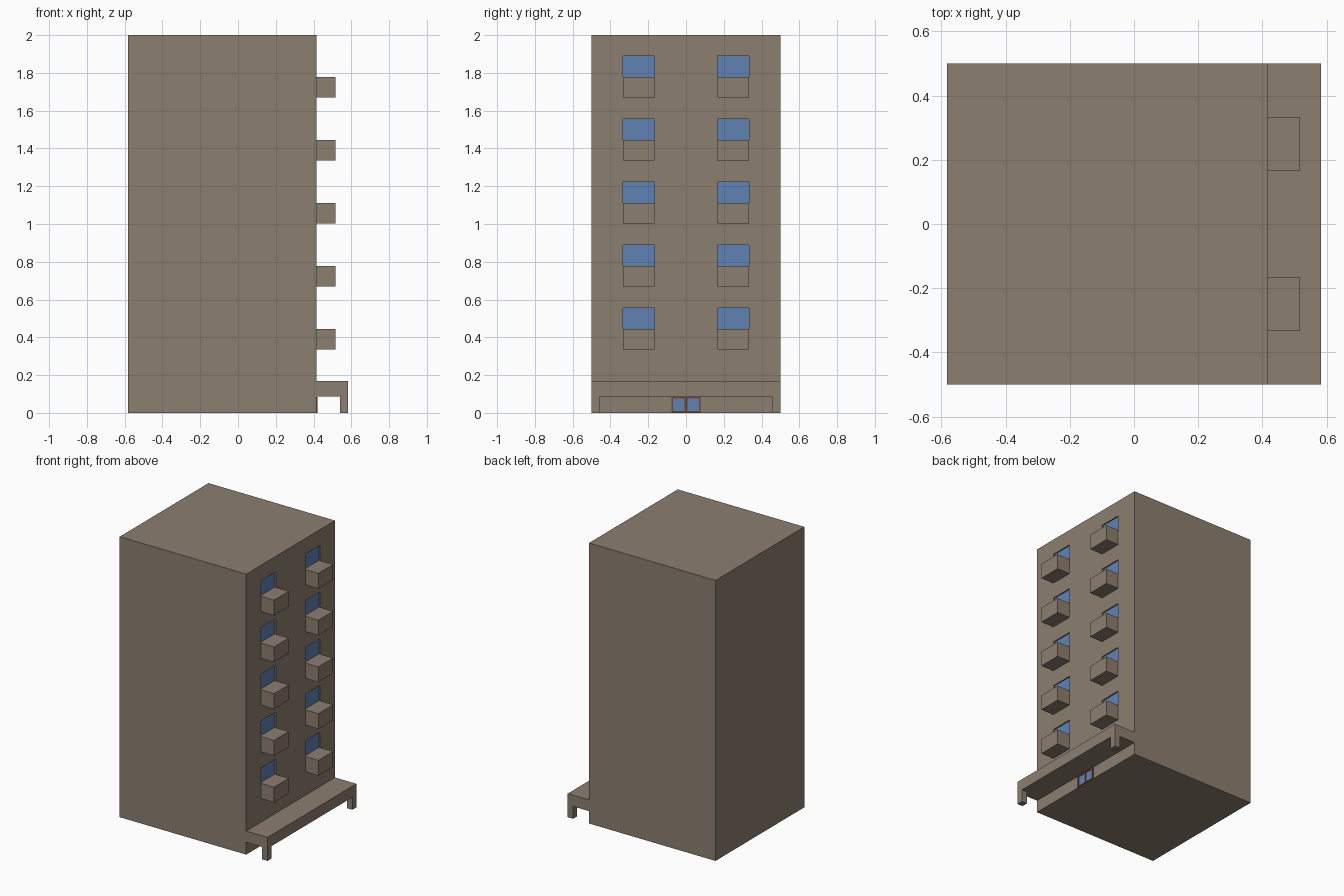
import bpy, bmesh

if "Cube" in bpy.data.objects:
    bpy.data.objects.remove(bpy.data.objects["Cube"])

WALL = 0.415      # x of the balcony wall
BACK = -0.583
FLOOR = 1 / 3     # storey height


def material(name, color):
    m = bpy.data.materials.new(name)
    m.diffuse_color = (*color, 1)
    m.use_nodes = True
    m.node_tree.nodes["Principled BSDF"].inputs["Base Color"].default_value = m.diffuse_color
    return m


stone = material("stone", (0.265, 0.209, 0.162))
glass = material("glass", (0.115, 0.222, 0.456))
wood = material("wood", (0.17, 0.06, 0.025))


def boxes(name, bounds, mat=None):
    """One object made of boxes given as (x0, x1, y0, y1, z0, z1)."""
    bm = bmesh.new()
    for x0, x1, y0, y1, z0, z1 in bounds:
        verts = bmesh.ops.create_cube(bm, size=1)["verts"]
        for v in verts:
            v.co.x = x1 if v.co.x > 0 else x0
            v.co.y = y1 if v.co.y > 0 else y0
            v.co.z = z1 if v.co.z > 0 else z0
    mesh = bpy.data.meshes.new(name)
    bm.to_mesh(mesh)
    bm.free()
    obj = bpy.data.objects.new(name, mesh)
    bpy.context.collection.objects.link(obj)
    if mat:
        mesh.materials.append(mat)
    return obj


def cut(target, cutter):
    mod = target.modifiers.new("cut", "BOOLEAN")
    mod.operation = "DIFFERENCE"
    mod.solver = "EXACT"
    mod.object = cutter
    bpy.context.view_layer.objects.active = target
    bpy.ops.object.modifier_apply(modifier=mod.name)
    bpy.data.objects.remove(cutter)


# Tower with shallow window recesses
slots = [(y, FLOOR * i) for i in range(1, 6) for y in (-0.333, 0.167)]
tower = boxes("tower", [(BACK, WALL, -0.5, 0.5, 0, 2)], stone)
cut(tower, boxes("recess_cutter", [(WALL - 0.01, WALL + 0.05, y, y + 0.166, z + 0.111, z + 0.222)
                                   for y, z in slots]))

# Window panes and balconies, one pair per floor
for n, (y, z) in enumerate(slots, 1):
    boxes(f"window_{n}", [(WALL - 0.012, WALL - 0.009, y, y + 0.166, z + 0.111, z + 0.222)], glass)
    boxes(f"balcony_{n}", [(WALL, 0.517, y, y + 0.166, z + 0.002, z + 0.111)], stone)

# Entrance canopy on two posts
boxes("canopy", [(WALL, 0.583, -0.5, 0.5, 0.088, 0.168)], stone)
for side, y in (("left", -0.5), ("right", 0.455)):
    boxes(f"canopy_post_{side}", [(0.54, 0.583, y, y + 0.045, 0, 0.088)], stone)

# Double door: frame bars, centre post and two panes
boxes("door_frame", [(WALL, 0.421, -0.077, -0.068, 0, 0.085),
                     (WALL, 0.421, 0.068, 0.077, 0, 0.085),
                     (WALL, 0.421, -0.007, 0.007, 0, 0.085),
                     (WALL, 0.421, -0.068, 0.068, 0.075, 0.085),
                     (WALL, 0.421, -0.068, 0.068, 0, 0.009)], wood)
for side, y in (("left", -0.068), ("right", 0.007)):
    boxes(f"door_glass_{side}", [(WALL, 0.418, y, y + 0.061, 0.009, 0.075)], glass)
